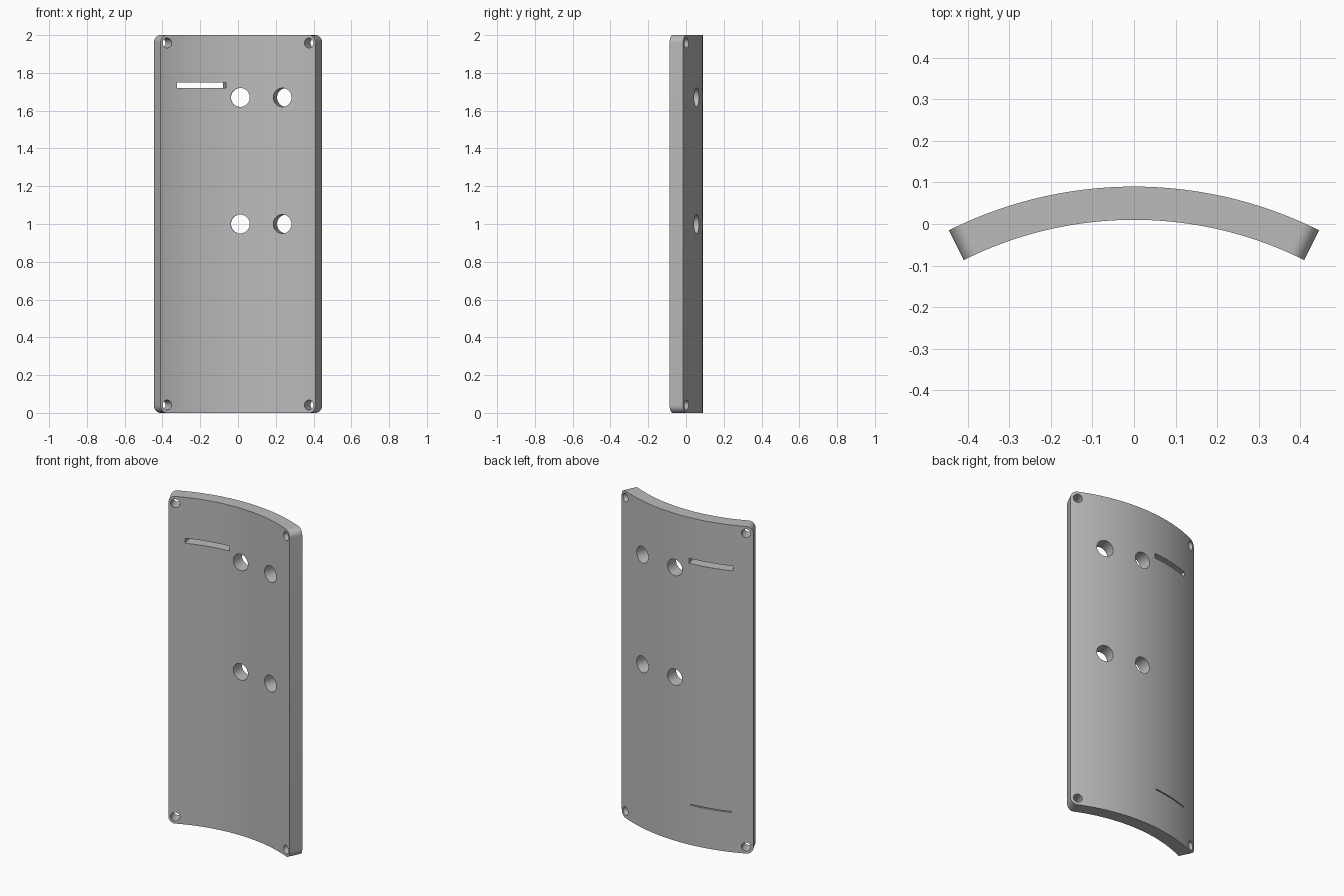
import bpy
import bmesh
from math import sin, cos, pi, radians
from mathutils import Matrix

if "Cube" in bpy.data.objects:
    bpy.data.objects.remove(bpy.data.objects["Cube"])

R_OUT, R_IN, AXIS_Y = 0.995, 0.915, -0.905
HALF = radians(26.6)
HEIGHT, CORNER = 2.0, 0.04

grey = bpy.data.materials.new("plain_grey")
grey.use_nodes = True
grey.diffuse_color = (0.5, 0.5, 0.5, 1)
grey.node_tree.nodes["Principled BSDF"].inputs["Base Color"].default_value = (0.5, 0.5, 0.5, 1)


def add_object(name, bm):
    bmesh.ops.recalc_face_normals(bm, faces=bm.faces)
    mesh = bpy.data.meshes.new(name)
    bm.to_mesh(mesh)
    bm.free()
    mesh.materials.append(grey)
    obj = bpy.data.objects.new(name, mesh)
    bpy.context.collection.objects.link(obj)
    return obj


def radial(angle, radius, z):
    """Frame on the arc whose local z axis points outwards."""
    turn = Matrix.Rotation(-angle, 4, "Z") @ Matrix.Rotation(-pi / 2, 4, "X")
    place = Matrix.Translation((radius * sin(angle), AXIS_Y + radius * cos(angle), z))
    return place @ turn


# Curved plate: columns along the arc, shortened near the ends for round corners
columns = []
CORNER_ANGLE = CORNER / R_OUT
flat = HALF - CORNER_ANGLE
for i in range(8, 0, -1):
    t = i / 8 * pi / 2
    columns.append((-flat - CORNER_ANGLE * sin(t), CORNER * (1 - cos(t))))
columns += [(-flat + 2 * flat * i / 40, 0) for i in range(41)]
columns += [(-a, inset) for a, inset in reversed(columns[:8])]

bm = bmesh.new()
rings = []
for angle, inset in columns:
    ring = []
    for radius, z in ((R_OUT, inset), (R_OUT, HEIGHT - inset),
                      (R_IN, HEIGHT - inset), (R_IN, inset)):
        ring.append(bm.verts.new((radius * sin(angle), AXIS_Y + radius * cos(angle), z)))
    rings.append(ring)
for a, b in zip(rings, rings[1:]):
    for k in range(4):
        bm.faces.new((a[k], a[(k + 1) % 4], b[(k + 1) % 4], b[k]))
bm.faces.new(rings[0])
bm.faces.new(rings[-1])
plate = add_object("curved_plate", bm)

# Round holes and slots, all drilled square to the curve
cutters = bmesh.new()
mid = (R_OUT + R_IN) / 2


def drill(angle, z, radius):
    bmesh.ops.create_cone(cutters, cap_ends=True, segments=40, radius1=radius,
                          radius2=radius, depth=0.3, matrix=radial(angle, mid, z))


def slot(angle, z, length, height, depth, radius):
    size = Matrix.Diagonal((length, height, depth, 1))
    bmesh.ops.create_cube(cutters, size=1, matrix=radial(angle, radius, z) @ size)


for z in (1.0, 1.67):
    for angle in (0.75, 14.9):
        drill(radians(angle), z, 0.05)
for z in (0.042, HEIGHT - 0.042):
    for side in (-1, 1):
        drill(side * radians(24.2), z, 0.026)
slot(radians(-12.3), 1.735, 0.266, 0.03, 0.3, mid)
# Fine shallow groove on the outer face
slot(radians(-12.3), 0.245, 0.25, 0.006, 0.04, R_OUT)

cutter = add_object("hole_cutters", cutters)
cutter.hide_render = True

cut = plate.modifiers.new("holes", "BOOLEAN")
cut.operation = "DIFFERENCE"
cut.solver = "EXACT"
cut.object = cutter
bpy.ops.object.select_all(action="DESELECT")
bpy.context.view_layer.objects.active = plate
plate.select_set(True)
bpy.ops.object.modifier_apply(modifier="holes")
bpy.data.objects.remove(cutter)
bpy.ops.object.shade_smooth_by_angle(angle=radians(30))
